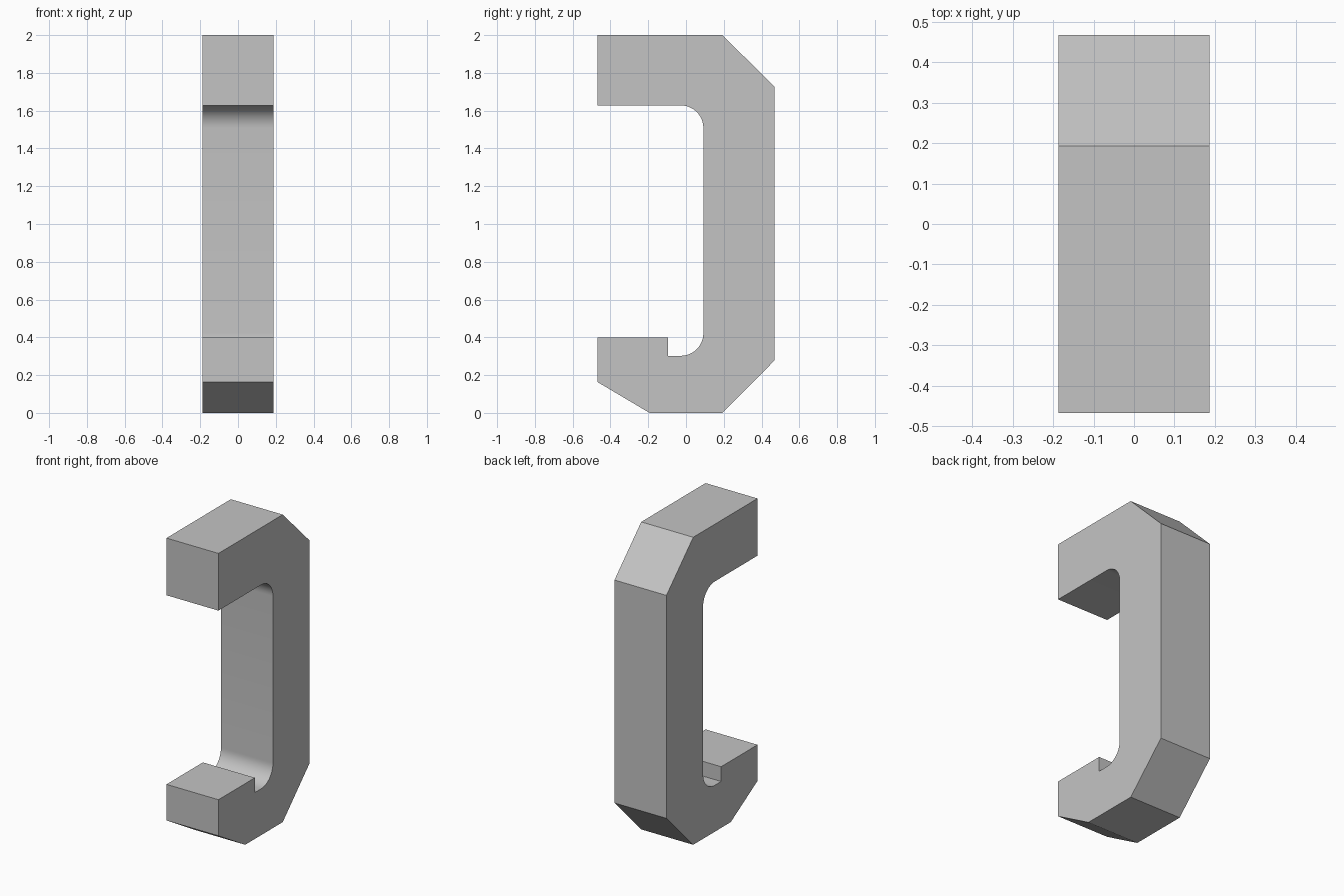
import bpy, bmesh
from math import sin, cos, radians

cube = bpy.data.objects.get("Cube")
if cube:
    bpy.data.objects.remove(cube, do_unlink=True)

HALF_WIDTH = 0.187
FILLET = 0.12
INNER = 0.092  # front face of the upright


def arc(y, z, start, end, steps=12):
    """Points along a fillet around (y, z), angles in degrees."""
    angles = [radians(start + (end - start) * i / steps) for i in range(steps + 1)]
    return [(y + FILLET * cos(a), z + FILLET * sin(a)) for a in angles]


# Side profile (y, z): chamfered outside, filleted inside, with a small lip
profile = [(-0.468, 0.163), (-0.193, 0), (0.193, 0), (0.468, 0.277),
           (0.468, 1.727), (0.193, 2), (-0.468, 2), (-0.468, 1.628)]
profile += arc(INNER - FILLET, 1.628 - FILLET, 90, 0)
profile += arc(INNER - FILLET, 0.302 + FILLET, 0, -90)
profile += [(-0.094, 0.302), (-0.094, 0.398), (-0.468, 0.398)]

# Extrude the profile across the width
bm = bmesh.new()
side = bm.faces.new([bm.verts.new((-HALF_WIDTH, y, z)) for y, z in profile])
grown = bmesh.ops.extrude_face_region(bm, geom=[side])["geom"]
bmesh.ops.translate(bm, vec=(2 * HALF_WIDTH, 0, 0),
                    verts=[v for v in grown if isinstance(v, bmesh.types.BMVert)])
bmesh.ops.recalc_face_normals(bm, faces=bm.faces)
mesh = bpy.data.meshes.new("hook_bracket")
bm.to_mesh(mesh)
bm.free()

# Plain grey material
grey = bpy.data.materials.new("grey")
grey.use_nodes = True
colour = (0.55, 0.55, 0.55, 1)
grey.diffuse_color = colour
grey.node_tree.nodes["Principled BSDF"].inputs["Base Color"].default_value = colour
mesh.materials.append(grey)

bracket = bpy.data.objects.new("hook_bracket", mesh)
bpy.context.collection.objects.link(bracket)

# Smooth fillets, crisp edges
bpy.ops.object.select_all(action="DESELECT")
bracket.select_set(True)
bpy.context.view_layer.objects.active = bracket
bpy.ops.object.shade_smooth_by_angle(angle=radians(25))
